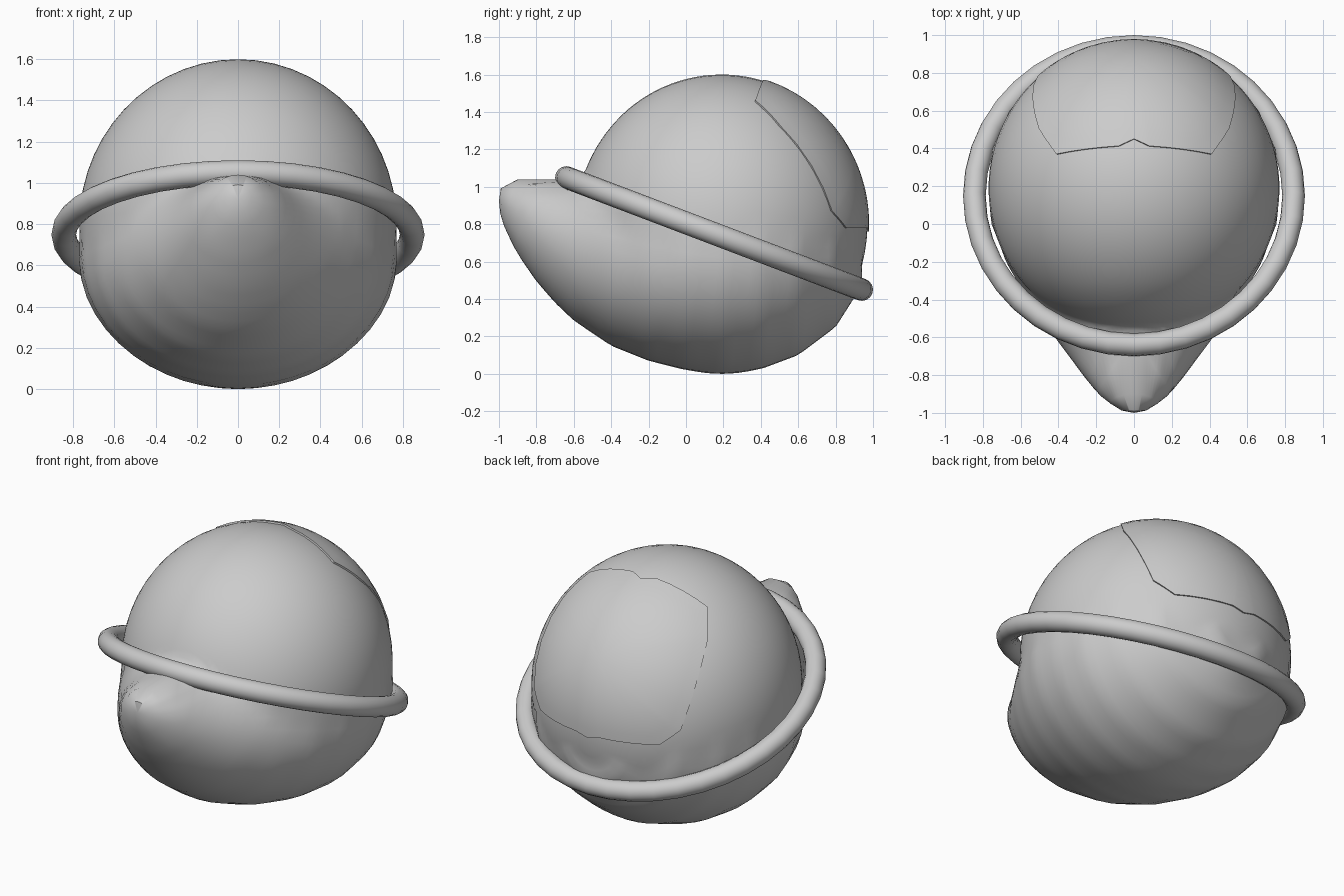
import bpy, bmesh, math
from mathutils import Vector, Matrix
from mathutils.bvhtree import BVHTree

if "Cube" in bpy.data.objects:
    bpy.data.objects.remove(bpy.data.objects["Cube"])

C = Vector((0, 0.19, 0.8))       # centre of the round body
R = Vector((0.77, 0.78, 0.8))    # its radii


def shell_radius(d):
    return 1 / math.sqrt(sum((d[i] / R[i]) ** 2 for i in range(3)))


def make_object(name, bm):
    bmesh.ops.recalc_face_normals(bm, faces=bm.faces[:])
    me = bpy.data.meshes.new(name)
    bm.to_mesh(me)
    bm.free()
    ob = bpy.data.objects.new(name, me)
    bpy.context.collection.objects.link(ob)
    bpy.context.view_layer.objects.active = ob
    bpy.ops.object.select_all(action='DESELECT')
    ob.select_set(True)
    bpy.ops.object.shade_smooth_by_angle(angle=math.radians(50))
    return ob


def bridge(bm, a, b):
    n = len(a)
    for i in range(n):
        bm.faces.new((a[i], a[(i + 1) % n], b[(i + 1) % n], b[i]))


# Snout and jaw sections: y, bottom z, top z, half width
sections = [
    (-1.0, .88, .98, .04), (-.97, .78, 1.015, .10), (-.9, .64, 1.04, .19),
    (-.8, .495, 1.048, .27), (-.7, .38, 1.035, .345), (-.6, .285, 1.04, .42),
    (-.4, .15, 1.1, .56), (-.2, .07, 1.18, .68), (0, .02, 1.26, .755),
    (.2, 0, 1.3, .775), (.4, .025, 1.3, .75), (.6, .1, 1.25, .66),
    (.8, .25, 1.1, .48), (.94, .47, .9, .18)]
jaw = bmesh.new()
rings = []
for y, lo, hi, w in sections:
    rings.append([jaw.verts.new((w * math.cos(a), y, (lo + hi) / 2 + (hi - lo) / 2 * math.sin(a)))
                  for a in (i * math.tau / 48 for i in range(48))])
for a, b in zip(rings, rings[1:]):
    bridge(jaw, a, b)
jaw.faces.new(rings[0])
jaw.faces.new(rings[-1])
tree = BVHTree.FromBMesh(jaw)
jaw.free()

# Body: one skin around the ball and the snout, poles along y
bm = bmesh.new()
bmesh.ops.create_uvsphere(bm, u_segments=56, v_segments=56, radius=1,
                          matrix=Matrix.Rotation(math.radians(84), 4, 'X'))
for v in bm.verts:
    d = v.co.normalized()
    r = shell_radius(d)
    hit = tree.ray_cast(C, d)
    if hit[0] is not None:
        r = max(r, hit[3])
    v.co = C + d * r
neck = [v for v in bm.verts if -.85 < v.co.y < -.35 and v.co.z > .8]
bmesh.ops.smooth_vert(bm, verts=neck, factor=0.4, use_axis_x=True, use_axis_y=True, use_axis_z=True)
make_object("body", bm)

# Brim ring, high at the front and low at the back
bm = bmesh.new()
tilt = Matrix.Translation((0, .15, .75)) @ Matrix.Rotation(math.radians(-20.8), 4, 'X')
loops = []
for i in range(40):
    a = i * math.tau / 40
    loops.append([bm.verts.new(tilt @ Vector((
        (.845 + .06 * math.cos(b)) * math.cos(a), (.845 + .06 * math.cos(b)) * math.sin(a),
        .06 * math.sin(b)))) for b in (j * math.tau / 16 for j in range(16))])
for i in range(40):
    bridge(bm, loops[i], loops[(i + 1) % 40])
make_object("brim_ring", bm)

# Raised panel on the back: right half of the outline, mirrored
half = [(0, .45, 1.56), (.08, .41, 1.56), (.41, .37, 1.46), (.51, .51, 1.33),
        (.51, .78, .87), (.41, .85, .78), (.08, .96, .78), (0, .97, .76)]
outline = half + [(-x, y, z) for x, y, z in half[-2:0:-1]]
dirs = []
for i, p in enumerate(outline):
    a, b = Vector(p) - C, Vector(outline[(i + 1) % len(outline)]) - C
    dirs += [a.lerp(b, k / 4).normalized() for k in range(4)]
mid = (Vector((0, .85, 1.2)) - C).normalized()
bm = bmesh.new()


def panel_ring(t, s):
    out = []
    for d in dirs:
        e = mid.lerp(d, t).normalized()
        out.append(bm.verts.new(C + e * shell_radius(e) * s))
    return out


levels = [panel_ring(1, .97)] + [panel_ring(t / 8, 1.012) for t in range(8, 0, -1)]
for a, b in zip(levels, levels[1:]):
    bridge(bm, a, b)
tip = bm.verts.new(C + mid * shell_radius(mid) * 1.012)
for i in range(len(dirs)):
    bm.faces.new((levels[-1][i], levels[-1][(i + 1) % len(dirs)], tip))
make_object("back_panel", bm)
